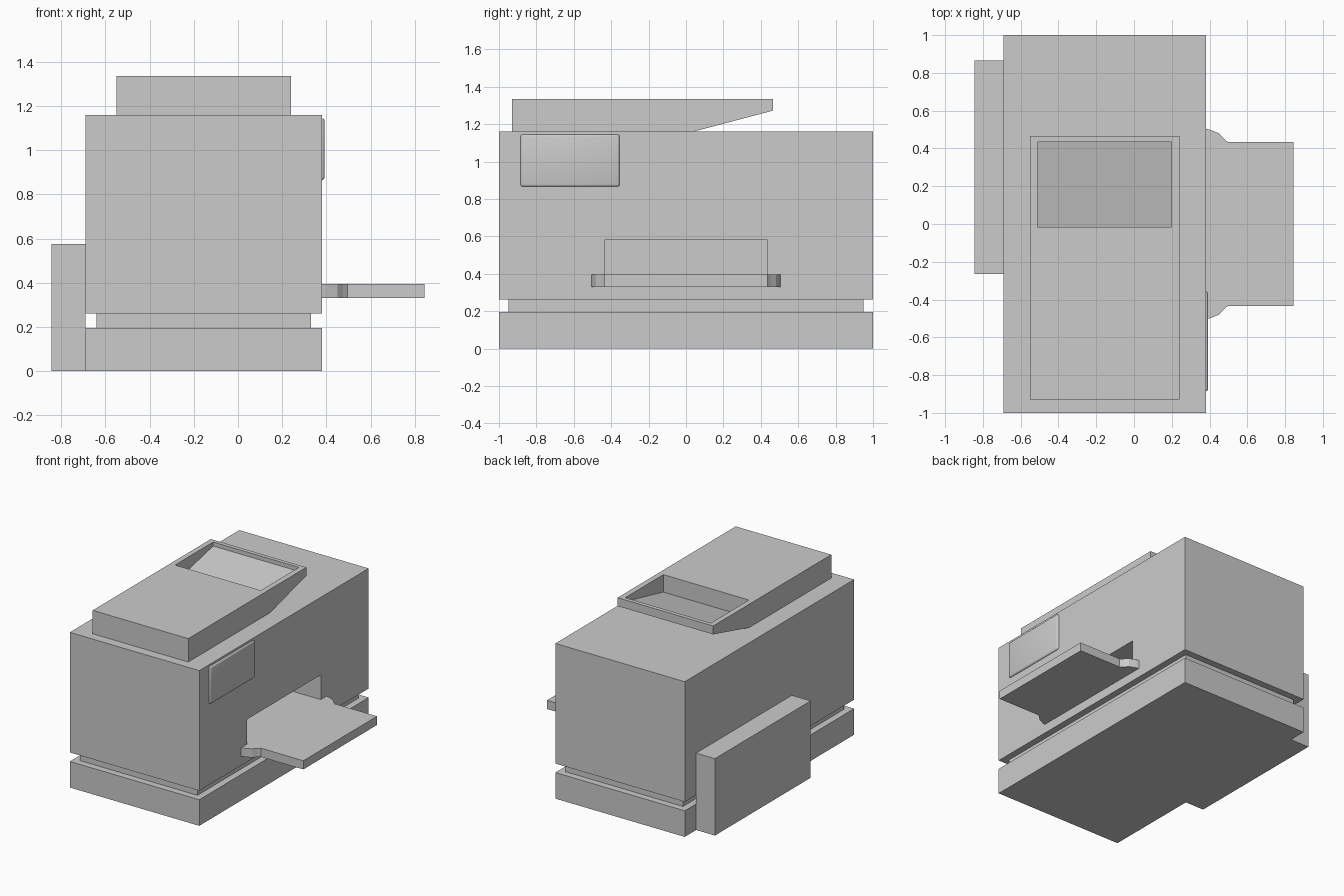
import bpy, bmesh
from math import radians

if "Cube" in bpy.data.objects:
    bpy.data.objects.remove(bpy.data.objects["Cube"])


def make_object(name, bm):
    bmesh.ops.recalc_face_normals(bm, faces=bm.faces)
    mesh = bpy.data.meshes.new(name)
    bm.to_mesh(mesh)
    bm.free()
    obj = bpy.data.objects.new(name, mesh)
    bpy.context.collection.objects.link(obj)
    return obj


def prism(name, profile, axis, lo, hi):
    """Extrude a 2D profile along an axis: 'X' takes (y, z), 'Z' takes (x, y)."""
    bm = bmesh.new()
    place = (lambda p, t: (t, *p)) if axis == 'X' else (lambda p, t: (*p, t))
    face = bm.faces.new([bm.verts.new(place(p, lo)) for p in profile])
    top = bmesh.ops.extrude_face_region(bm, geom=[face])['geom']
    verts = [v for v in top if isinstance(v, bmesh.types.BMVert)]
    bmesh.ops.translate(bm, verts=verts, vec=place((0, 0), hi - lo))
    return make_object(name, bm)


def box(name, x, y, z):
    outline = [(x[0], y[0]), (x[1], y[0]), (x[1], y[1]), (x[0], y[1])]
    return prism(name, outline, 'Z', *z)


def cut(target, cutter):
    mod = target.modifiers.new(cutter.name, 'BOOLEAN')
    mod.operation = 'DIFFERENCE'
    mod.solver = 'EXACT'
    mod.object = cutter
    cutter.hide_render = True
    cutter.hide_viewport = True


# Base, recessed neck and main housing
box("base", (-0.69, 0.38), (-1, 1), (0, 0.195))
box("recessed_neck", (-0.64, 0.33), (-0.95, 0.95), (0.195, 0.262))
body = box("main_body", (-0.69, 0.38), (-1, 1), (0.262, 1.16))

# Paper exit slot in the right side
cut(body, box("slot_cutter", (-0.02, 0.5), (-0.435, 0.435), (0.395, 0.58)))

# Output tray with flared root, mirrored across y
half = [(0.38, 0.505), (0.405, 0.498), (0.45, 0.48), (0.475, 0.452),
        (0.495, 0.435), (0.845, 0.435)]
prism("output_tray", half + [(x, -y) for x, y in reversed(half)], 'Z', 0.33, 0.395)

# Side box on the left
box("side_box", (-0.845, -0.69), (-0.265, 0.865), (0, 0.575))

# Top feeder with undercut nose
feeder = prism("top_feeder", [(-0.93, 1.16), (0.04, 1.16), (0.465, 1.272),
                              (0.465, 1.335), (-0.93, 1.335)], 'X', -0.55, 0.24)

# Sloping pocket in the feeder
cut(feeder, prism("pocket_cutter", [(-0.015, 1.205), (0.435, 1.305),
                                    (0.435, 1.4), (-0.015, 1.4)], 'X', -0.51, 0.198))

# Softly domed panel on the right side
panel = box("side_panel", (0.365, 0.392), (-0.885, -0.355), (0.865, 1.145))
bevel = panel.modifiers.new("soft_edges", 'BEVEL')
bevel.width = 0.013
bevel.segments = 3
bevel.limit_method = 'ANGLE'
bevel.angle_limit = radians(30)
panel.data.shade_smooth()
